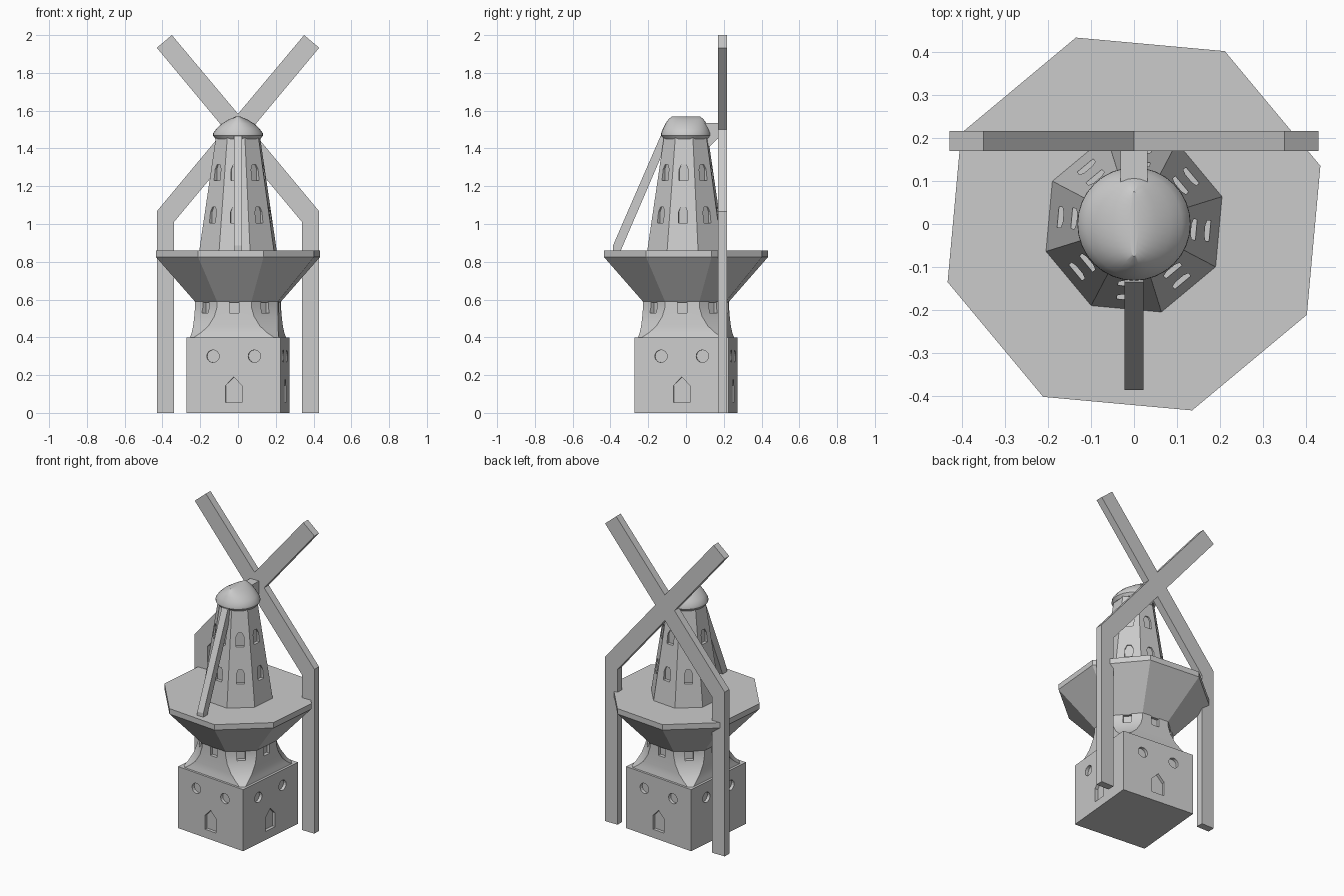
import bpy, bmesh
from math import pi, sin, cos, radians, tan
from mathutils import Matrix, Vector

if "Cube" in bpy.data.objects:
    bpy.data.objects.remove(bpy.data.objects["Cube"], do_unlink=True)

stone = bpy.data.materials.new("grey_stone")
stone.use_nodes = True
stone.diffuse_color = (0.6, 0.6, 0.6, 1)
stone.node_tree.nodes["Principled BSDF"].inputs["Base Color"].default_value = (0.6, 0.6, 0.6, 1)

TURN = radians(-5.2)  # the whole building is turned slightly about z


def finish(name, bm, smooth=False):
    bmesh.ops.recalc_face_normals(bm, faces=bm.faces)
    mesh = bpy.data.meshes.new(name)
    bm.to_mesh(mesh)
    bm.free()
    mesh.materials.append(stone)
    ob = bpy.data.objects.new(name, mesh)
    bpy.context.collection.objects.link(ob)
    bpy.ops.object.select_all(action='DESELECT')
    ob.select_set(True)
    bpy.context.view_layer.objects.active = ob
    if smooth:
        bpy.ops.object.shade_smooth_by_angle(angle=radians(35))
    return ob


def loft(name, rings, smooth=False):
    """Skin a stack of equal-length rings and cap both ends."""
    bm = bmesh.new()
    loops = [[bm.verts.new(p) for p in ring] for ring in rings]
    n = len(loops[0])
    for low, high in zip(loops, loops[1:]):
        for i in range(n):
            j = (i + 1) % n
            bm.faces.new((low[i], low[j], high[j], high[i]))
    bm.faces.new(loops[0])
    bm.faces.new(loops[-1])
    return finish(name, bm, smooth)


def add_prism(bm, outline, matrix, near, far):
    """Outline in local x/z, extruded along local y from near to far."""
    face = bm.faces.new([bm.verts.new(matrix @ Vector((x, near, z))) for x, z in outline])
    out = bmesh.ops.extrude_face_region(bm, geom=[face])["geom"]
    shift = matrix.to_3x3() @ Vector((0, far - near, 0))
    bmesh.ops.translate(bm, vec=shift, verts=[g for g in out if isinstance(g, bmesh.types.BMVert)])


def prism(name, outline, matrix, near, far):
    bm = bmesh.new()
    add_prism(bm, outline, matrix, near, far)
    return finish(name, bm)


def octagon(a, z, t=None):
    """Eight-sided ring with flats at distance a and half-width t on the four main sides."""
    t = a * tan(pi / 8) if t is None else t
    pts = []
    for k in range(4):
        m = Matrix.Rotation(TURN + k * pi / 2, 3, 'Z')
        pts += [m @ Vector((a, -t, z)), m @ Vector((a, t, z))]
    return pts


def arch(w, z, h):
    return [(-w, z), (w, z), (w, z + h * .7), (w * .5, z + h), (-w * .5, z + h), (-w, z + h * .7)]


def carve(ob, sides, openings):
    """Recess the openings (outline, wall distance, depth) into every side."""
    bm = bmesh.new()
    for k in range(sides):
        m = Matrix.Rotation(TURN + k * 2 * pi / sides, 4, 'Z')
        for outline, wall, depth in openings:
            add_prism(bm, outline, m, -wall - .05, -wall + depth)
    cutter = finish("opening_cutter", bm)
    cutter.hide_render = True
    mod = ob.modifiers.new("openings", 'BOOLEAN')
    mod.operation = 'DIFFERENCE'
    mod.solver = 'EXACT'
    mod.object = cutter
    bpy.context.view_layer.objects.active = ob
    bpy.ops.object.modifier_apply(modifier=mod.name)
    bpy.data.objects.remove(cutter, do_unlink=True)


# Square base with a gabled door and two round windows per side
half = .25
base = loft("square_base", [[Matrix.Rotation(TURN + k * pi / 2, 3, 'Z') @ Vector((half, half, z))
                             for k in range(4)] for z in (0, .4)])
door = [(-.043, .055), (.043, .055), (.043, .145), (0, .19), (-.043, .145)]
rounds = [[(s * .11 + .033 * cos(a * pi / 8), .3 + .033 * sin(a * pi / 8)) for a in range(16)]
          for s in (-1, 1)]
carve(base, 4, [(o, half, .02) for o in [door] + rounds])

# Lower tower flaring from octagon to the square base
lower = loft("lower_tower", [octagon(.236, .4, .212), octagon(.23, .425, .175), octagon(.226, .46, .137),
                             octagon(.223, .51, .106), octagon(.22, .56), octagon(.22, .62)], True)
carve(lower, 8, [(arch(.026, .53, .08), .22, .02)])

# Gallery: flared underside and deck
loft("gallery_deck", [octagon(.217, .585), octagon(.42, .825), octagon(.42, .86)])

# Tapered upper tower with two rows of windows
upper = loft("upper_tower", [octagon(.199, .855), octagon(.113, 1.46)])
taper = .086 / .605
carve(upper, 8, [(arch(.024, z, .085), .199 - (z - .855) * taper, .02) for z in (1.005, 1.23)])

# Cap: round rim blending to a short ridge along y
profile = [(.118, .118, 1.45), (.132, .132, 1.468), (.131, .131, 1.482), (.112, .121, 1.507),
           (.086, .109, 1.531), (.05, .094, 1.553), (.012, .076, 1.569)]
loft("cap", [[Vector((rx * cos(i * pi / 16), ry * sin(i * pi / 16), z)) for i in range(32)]
             for rx, ry, z in profile], True)

# Sail frame: crossed arms that run down into two legs
side = [(.35, 2.0), (.43, 1.933), (.069, 1.5), (.43, 1.067), (.43, 0), (.34, 0), (.34, 1.009)]
outline = [(0, 1.583)] + side + [(0, 1.417)] + [(-x, z) for x, z in reversed(side)]
prism("sail_frame", outline, Matrix(), .17, .217)

# Parts drawn in the y/z plane and extruded across x
sideways = Matrix.Rotation(pi / 2, 4, 'Z')
shaft = [(.05, 1.535), (.19, 1.535), (.19, 1.46), (.165, 1.45), (.125, 1.41), (.05, 1.45)]
prism("sail_shaft", shaft, sideways, -.031, .031)
pole = [(-.387, .86), (-.345, .86), (-.1, 1.43), (-.1, 1.465), (-.135, 1.465), (-.387, .885)]
prism("tail_pole", pole, sideways, -.022, .022)
